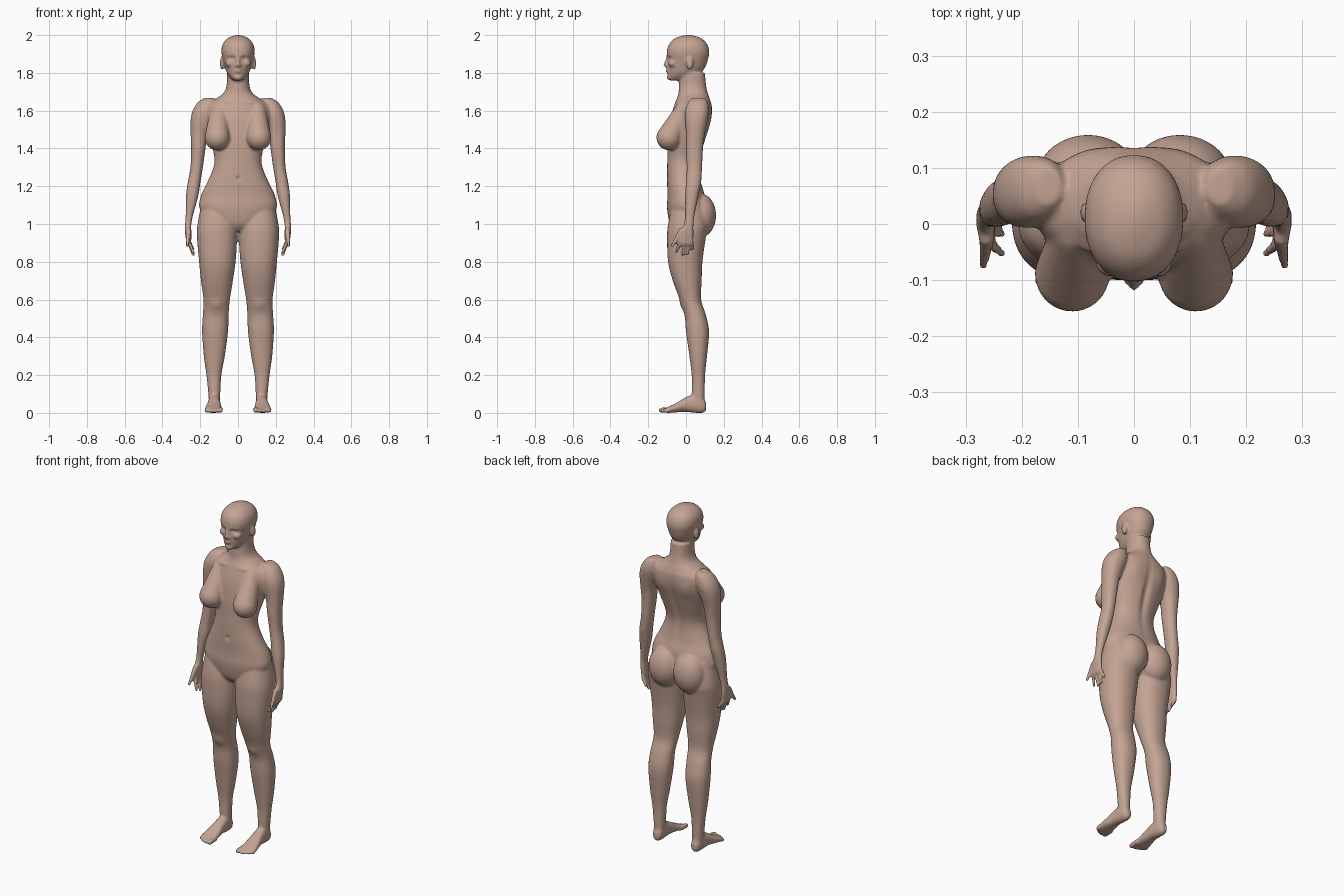
import bpy
import bmesh
from math import cos, sin, pi, tau, exp
from mathutils import Vector

default_cube = bpy.data.objects.get("Cube")
if default_cube:
    bpy.data.objects.remove(default_cube)

bm = bmesh.new()


def spline(a, b, c, d, t):
    """Smooth in-between value of four neighbouring numbers."""
    return b + 0.5 * t * (c - a + t * (2 * a - 5 * b + 4 * c - d + t * (3 * (b - c) + d - a)))


def refine(rows, steps=5):
    """Insert smooth in-between sections."""
    padded = [rows[0], *rows, rows[-1]]
    result = []
    for i in range(len(rows) - 1):
        for k in range(steps):
            result.append([spline(*values, k / steps) for values in zip(*padded[i:i + 4])])
    return result + [list(rows[-1])]


def bridge(outlines):
    """Join closed outlines into a capped skin."""
    rings = [[bm.verts.new(point) for point in outline] for outline in outlines]
    for a, b in zip(rings, rings[1:]):
        for k in range(len(a)):
            n = (k + 1) % len(a)
            bm.faces.new((a[k], a[n], b[n], b[k]))
    bm.faces.new(rings[0][::-1])
    bm.faces.new(rings[-1])


def loft(rows, along_y=False, power=2.2, sides=40):
    """Skin sections given as (position, x min, x max, depth min, depth max)."""
    outlines = []
    for pos, left, right, low, high in refine(rows):
        outline = []
        for k in range(sides):
            c, s = cos(tau * k / sides), sin(tau * k / sides)
            u = abs(c) ** (2 / power) * (1 if c > 0 else -1)
            v = abs(s) ** (2 / power) * (1 if s > 0 else -1)
            x = (left + right + u * (right - left)) / 2
            w = (low + high + v * (high - low)) / 2
            outline.append((x, pos, w) if along_y else (x, w, pos))
        outlines.append(outline)
    # Sections stacked along y wind the other way round
    bridge([o[::-1] for o in outlines] if along_y else outlines)


def symmetric(rows):
    return [(z, -half, half, front, back) for z, half, front, back in rows]


def ellipsoid(center, radii, sides=20, levels=12):
    (x, y, z), (rx, ry, rz) = center, radii
    outlines = []
    for j in range(levels):
        tilt = pi * ((j + .5) / levels - .5)
        outlines.append([(x + rx * cos(tilt) * cos(tau * k / sides),
                          y + ry * cos(tilt) * sin(tau * k / sides),
                          z + rz * sin(tilt)) for k in range(sides)])
    bridge(outlines)


def taper(start, end, r_start, r_end, count=8):
    """Rounded tapering form made of overlapping balls."""
    for i in range(count):
        t = i / (count - 1)
        r = r_start + (r_end - r_start) * t
        ellipsoid(Vector(start).lerp(Vector(end), t), (r, r, r))


# Leg
loft([
    (1.12, .02, .19, -.07, .09),
    (1.0, .005, .214, -.095, .115),
    (.93, .004, .217, -.1, .105),
    (.8, .013, .206, -.095, .087),
    (.7, .027, .196, -.07, .083),
    (.6, .043, .183, -.033, .08),
    (.52, .05, .186, -.008, .105),
    (.43, .053, .19, 0, .122),
    (.3, .07, .181, .018, .111),
    (.2, .088, .167, .03, .101),
    (.1, .094, .157, .032, .099),
    (.03, .097, .153, .04, .097),
][::-1])

# Foot and toes
loft([
    (-.112, .087, .174, .002, .024),
    (-.09, .083, .178, 0, .034),
    (-.05, .086, .172, .003, .053),
    (0, .092, .161, .005, .083),
    (.05, .094, .156, 0, .1),
    (.09, .098, .152, 0, .085),
    (.107, .11, .14, .015, .05),
], along_y=True)
for x, tip, r in ((.093, -.131, .014), (.117, -.132, .01), (.136, -.125, .01),
                  (.153, -.115, .009), (.169, -.102, .009)):
    taper((x, -.085, .017), (x, tip, r), r, r)

# Shoulder, arm and palm
loft([
    (1.668, .13, .175, .035, .1),
    (1.645, .12, .212, .012, .115),
    (1.6, .12, .24, -.005, .122),
    (1.55, .135, .251, -.006, .115),
    (1.48, .16, .251, 0, .1),
    (1.4, .172, .248, 0, .09),
    (1.3, .186, .252, .004, .085),
    (1.22, .199, .266, 0, .08),
    (1.15, .21, .275, -.005, .066),
    (1.05, .237, .277, -.005, .046),
    (1.0, .247, .28, -.01, .04),
    (.96, .247, .281, -.03, .04),
    (.92, .247, .276, -.04, .04),
    (.89, .25, .271, -.038, .036),
][::-1])

# Fingers and thumb
for base, tip, z in ((-.029, -.052, .85), (-.008, -.018, .837),
                     (.013, .01, .843), (.029, .036, .868)):
    taper((.262, base, .91), (.237, tip, z), .0115, .0085)
taper((.262, -.025, .965), (.268, -.073, .885), .015, .009)

# Chest and seat volumes
taper((.1, -.012, 1.6), (.11, -.09, 1.457), .048, .067, 12)
ellipsoid((.082, .078, 1.045), (.093, .081, .115), 40, 24)

# Ear, nostril, cheek and brow
ellipsoid((.086, .02, 1.85), (.01, .019, .034))
ellipsoid((.011, -.1, 1.838), (.008, .011, .008))
ellipsoid((.042, -.07, 1.85), (.026, .024, .02))
taper((.012, -.096, 1.893), (.05, -.08, 1.896), .008, .008)

# Copy every paired part to the other side
copy = bmesh.ops.duplicate(bm, geom=bm.verts[:] + bm.edges[:] + bm.faces[:])["geom"]
for item in copy:
    if isinstance(item, bmesh.types.BMVert):
        item.co.x *= -1
    elif isinstance(item, bmesh.types.BMFace):
        item.normal_flip()

# Torso and neck
loft(symmetric([
    (.96, .05, -.055, .05),
    (1.0, .14, -.085, .08),
    (1.08, .203, -.1, .1),
    (1.15, .196, -.098, .1),
    (1.22, .163, -.1, .08),
    (1.3, .13, -.1, .07),
    (1.36, .126, -.098, .077),
    (1.45, .15, -.095, .105),
    (1.55, .175, -.083, .133),
    (1.62, .17, -.065, .138),
    (1.66, .122, -.05, .128),
    (1.69, .08, -.04, .117),
    (1.73, .061, -.038, .107),
    (1.8, .058, -.035, .1),
]))

# Head
loft(symmetric([
    (1.76, .022, -.088, -.02),
    (1.775, .04, -.096, .03),
    (1.8, .058, -.096, .075),
    (1.83, .069, -.097, .102),
    (1.87, .08, -.097, .116),
    (1.91, .088, -.102, .123),
    (1.95, .082, -.091, .113),
    (1.98, .059, -.063, .086),
    (1.995, .03, -.025, .05),
    (2.001, .008, .005, .025),
]))

# Nose, lips and chin
taper((0, -.097, 1.885), (0, -.11, 1.842), .007, .0095)
ellipsoid((0, -.096, 1.815), (.021, .011, .005))
ellipsoid((0, -.095, 1.805), (.018, .011, .006))
ellipsoid((0, -.088, 1.775), (.022, .014, .014))

# Fuse the forms into one continuous skin
mesh = bpy.data.meshes.new("body_forms")
bm.to_mesh(mesh)
bm.free()
body = bpy.data.objects.new("body", mesh)
bpy.context.collection.objects.link(body)
remesh = body.modifiers.new("fuse", "REMESH")
remesh.mode = "VOXEL"
remesh.voxel_size = .007
relax = body.modifiers.new("relax", "SMOOTH")
relax.factor = .5
relax.iterations = 3
depsgraph = bpy.context.evaluated_depsgraph_get()
skin_mesh = bpy.data.meshes.new_from_object(body.evaluated_get(depsgraph))
body.modifiers.clear()
body.data = skin_mesh


def press(center, reach, push):
    """Softly push the skin along y around a spot, on both sides."""
    for v in skin_mesh.vertices:
        x, y, z = v.co
        dz = (z - center[2]) / reach[2]
        if abs(dz) < 3:
            dx = (abs(x) - center[0]) / reach[0]
            dy = (y - center[1]) / reach[1]
            v.co.y = y + push * exp(-dx * dx - dy * dy - dz * dz)


# Eye sockets and eyes
press((.032, -.09, 1.877), (.014, .03, .009), .012)
press((.032, -.08, 1.876), (.009, .03, .005), -.006)
# Navel, collarbones and kneecaps
press((0, -.1, 1.24), (.009, .03, .011), .01)
press((.075, -.045, 1.647), (.05, .03, .009), -.006)
press((.115, -.02, .57), (.03, .03, .03), -.007)
# Spine groove and shoulder blades
press((0, .11, 1.42), (.02, .06, .16), -.013)
press((.085, .13, 1.55), (.04, .04, .06), .006)
skin_mesh.shade_smooth()

skin = bpy.data.materials.new("skin")
skin.use_nodes = True
tone = (.55, .37, .295, 1)
skin.diffuse_color = tone
skin.node_tree.nodes["Principled BSDF"].inputs["Base Color"].default_value = tone
skin_mesh.materials.clear()
skin_mesh.materials.append(skin)
